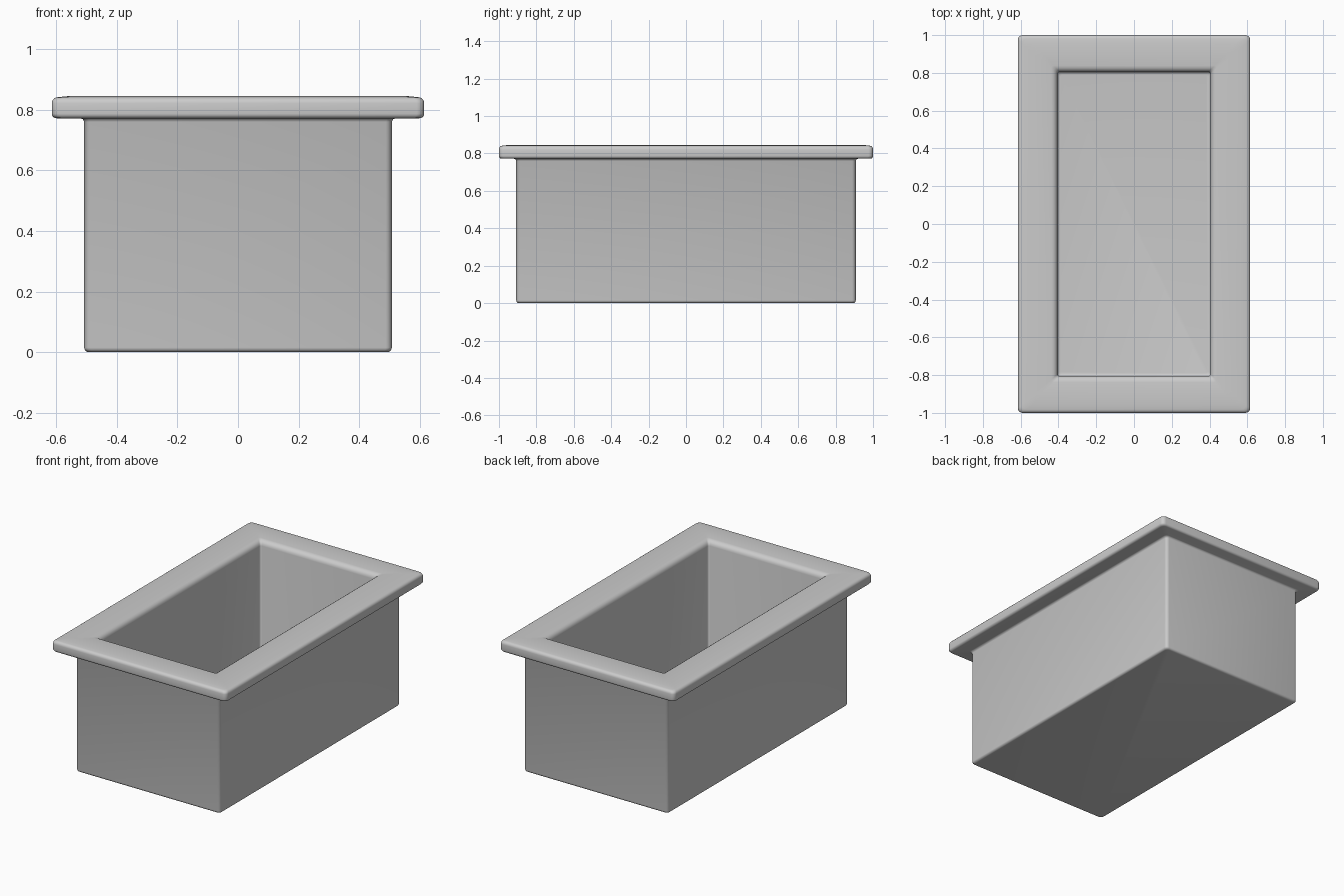
import bpy
import bmesh
from math import cos, sin, pi

cube = bpy.data.objects.get("Cube")
if cube:
    bpy.data.objects.remove(cube)

# Plain grey finish
grey = bpy.data.materials.new("light_grey")
grey.use_nodes = True
colour = (0.6, 0.6, 0.6, 1)
grey.diffuse_color = colour
grey.node_tree.nodes["Principled BSDF"].inputs["Base Color"].default_value = colour


def rounded_ring(bm, hx, hy, z, r, steps=5):
    """Rectangle of half sizes hx, hy with corner radius r at height z."""
    verts = []
    for i, (sx, sy) in enumerate([(1, 1), (-1, 1), (-1, -1), (1, -1)]):
        for k in range(steps):
            a = (i + k / (steps - 1)) * pi / 2
            verts.append(bm.verts.new((sx * (hx - r) + r * cos(a),
                                       sy * (hy - r) + r * sin(a), z)))
    return verts


def arc(inset, z, radius, start, end, steps=4):
    """Rounded edge of the section: (inset, z) points along an arc."""
    return [(inset + radius * cos(a), z + radius * sin(a))
            for a in (start + (end - start) * k / steps for k in range(steps + 1))]


# Section from the underside, up the wall, round the rim and down inside.
# Values are the offset from the outer wall and the height.
section = (arc(-0.015, 0.015, 0.015, -pi / 2, 0)        # bottom edge
           + [(0, 0.76), (0.004, 0.769), (0.012, 0.772)]  # under the rim
           + arc(0.083, 0.787, 0.015, -pi / 2, 0)       # rim lower edge
           + arc(0.078, 0.822, 0.02, 0, pi / 2)         # rim upper edge
           + [(0.05, 0.845)]
           + arc(-0.07, 0.812, 0.033, pi / 2, pi)       # opening edge
           + arc(-0.118, 0.115, 0.015, 0, -pi / 2))     # inner floor edge

WALL_X, WALL_Y = 0.508, 0.908
bm = bmesh.new()
rings = []
for off, z in section:
    # The inside wall has tighter corners than the outside
    radius = 0.012 if off < -0.05 else 0.02
    if off > 0.03:
        radius = 0.025
    # The rim overhangs slightly less at the ends than at the sides
    over_x = off * 1.09 if off > 0 else off
    over_y = off * 0.94 if off > 0 else off
    rings.append(rounded_ring(bm, WALL_X + over_x, WALL_Y + over_y, z, radius))

for low, high in zip(rings, rings[1:]):
    n = len(low)
    for i in range(n):
        j = (i + 1) % n
        bm.faces.new((low[i], low[j], high[j], high[i]))
bm.faces.new(list(reversed(rings[0])))   # underside
bm.faces.new(rings[-1])                  # inner floor
bmesh.ops.recalc_face_normals(bm, faces=bm.faces)

mesh = bpy.data.meshes.new("rimmed_basin")
bm.to_mesh(mesh)
bm.free()
basin = bpy.data.objects.new("rimmed_basin", mesh)
bpy.context.collection.objects.link(basin)
mesh.materials.append(grey)

bpy.context.view_layer.objects.active = basin
basin.select_set(True)
bpy.ops.object.shade_smooth_by_angle(angle=pi / 3)
